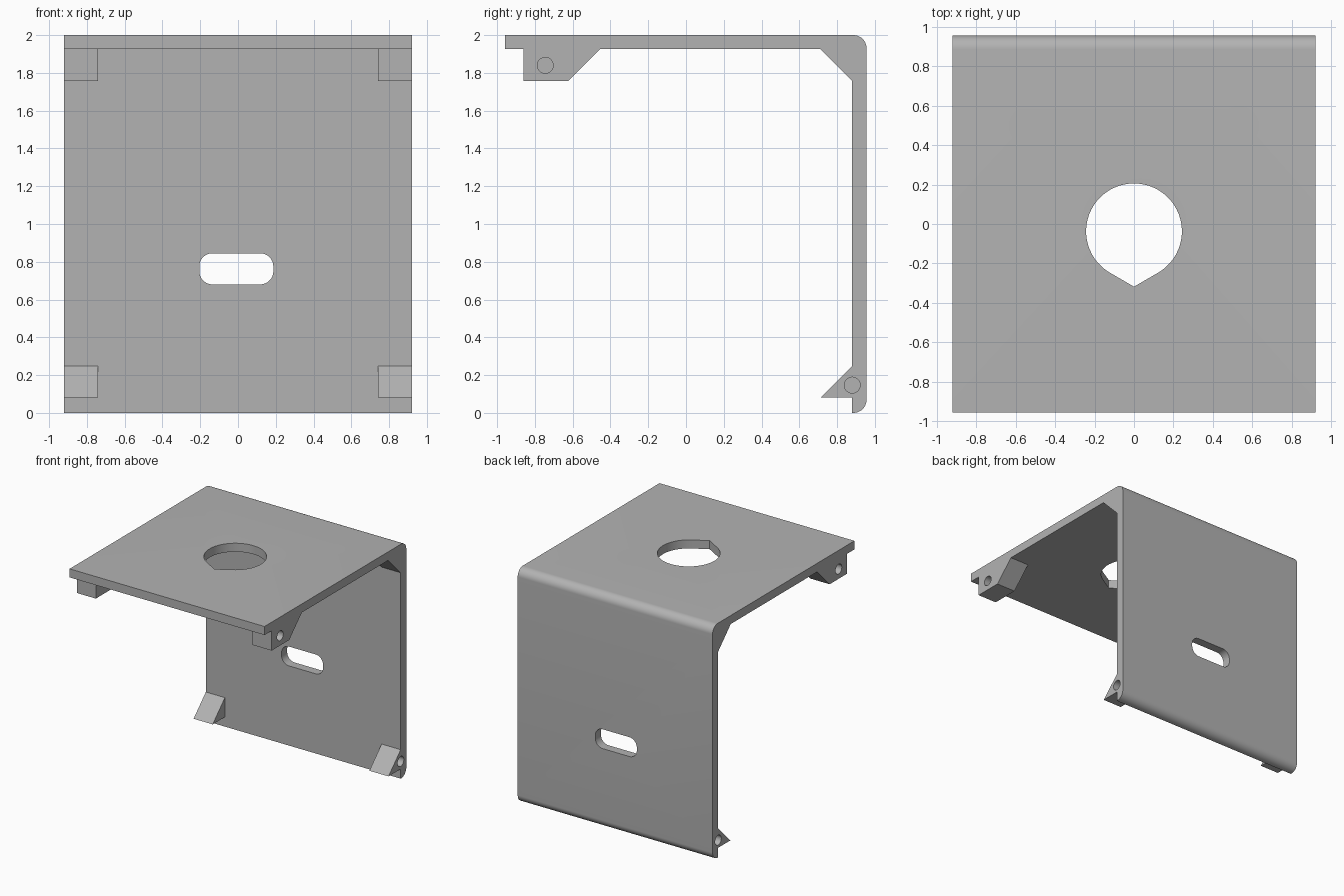
import bpy
import bmesh
from math import cos, sin, radians
from mathutils import Vector

old = bpy.data.objects.get("Cube")
if old:
    bpy.data.objects.remove(old, do_unlink=True)

HALF = 0.92      # half width of the bracket
PAD = 0.18       # width of the corner blocks
WALL = 0.88      # inner face of the back wall
BACK = 0.956     # outer face of the back wall
UNDER = 1.927    # underside of the top plate

grey = bpy.data.materials.new("plain grey")
grey.use_nodes = True
colour = (0.45, 0.45, 0.45, 1)
grey.diffuse_color = colour
grey.node_tree.nodes["Principled BSDF"].inputs["Base Color"].default_value = colour


def arc(cx, cy, r, start, end, steps=12):
    angles = [radians(start + (end - start) * i / steps) for i in range(steps + 1)]
    return [(cx + r * cos(a), cy + r * sin(a)) for a in angles]


def prism(name, outline, axis, low, high):
    """Extrude a 2D outline along x, y or z."""
    place = {"x": lambda u, v, d: (d, u, v),
             "y": lambda u, v, d: (u, d, v),
             "z": lambda u, v, d: (u, v, d)}[axis]
    bm = bmesh.new()
    face = bm.faces.new([bm.verts.new(place(u, v, low)) for u, v in outline])
    grown = bmesh.ops.extrude_face_region(bm, geom=[face])["geom"]
    moved = [g for g in grown if isinstance(g, bmesh.types.BMVert)]
    bmesh.ops.translate(bm, verts=moved, vec=Vector(place(0, 0, high - low)))
    bmesh.ops.recalc_face_normals(bm, faces=bm.faces)
    mesh = bpy.data.meshes.new(name)
    bm.to_mesh(mesh)
    bm.free()
    mesh.materials.append(grey)
    obj = bpy.data.objects.new(name, mesh)
    bpy.context.collection.objects.link(obj)
    return obj


def combine(body, tool, operation):
    """Apply a boolean and discard the tool."""
    mod = body.modifiers.new(operation, "BOOLEAN")
    mod.operation, mod.object, mod.solver = operation, tool, "EXACT"
    bpy.context.view_layer.objects.active = body
    bpy.ops.object.modifier_apply(modifier=mod.name)
    bpy.data.objects.remove(tool, do_unlink=True)


# Bent plate: top and back wall with rounded outer corners
r = 0.07
shell = ([(-0.957, UNDER), (WALL, UNDER), (WALL, 0)]
         + arc(BACK - r, r, r, -90, 0)
         + arc(BACK - r, 2 - r, r, 0, 90)
         + [(-0.957, 2)])
bracket = prism("bracket", shell, "x", -HALF, HALF)

# Corner blocks: front lugs, inner gussets and bottom lugs
TOP_IN, WALL_IN = UNDER + 0.03, WALL + 0.03
blocks = {
    "front_lug": [(-0.86, TOP_IN), (-0.86, 1.757), (-0.623, 1.757),
                  (-0.453, UNDER), (-0.453, TOP_IN)],
    "gusset": [(0.71, TOP_IN), (0.71, UNDER), (WALL, 1.757),
               (WALL_IN, 1.757), (WALL_IN, TOP_IN)],
    "bottom_lug": [(0.715, 0.082), (WALL_IN, 0.082), (WALL_IN, 0.247), (WALL, 0.247)],
}
for side in (-1, 1):
    low, high = sorted((side * HALF, side * (HALF - PAD)))
    for name, outline in blocks.items():
        combine(bracket, prism(name, outline, "x", low, high), "UNION")

# Blind pivot holes in the sides
for side in (-1, 1):
    low, high = sorted((side * (HALF + 0.1), side * (HALF - 0.1)))
    for y, z in ((-0.745, 1.84), (WALL, 0.147)):
        circle = arc(y, z, 0.042, 0, 360, 32)[:-1]
        combine(bracket, prism("pivot_cutter", circle, "x", low, high), "DIFFERENCE")

# Teardrop opening in the top plate
teardrop = arc(0, -0.037, 0.243, -60, 240, 48) + [(0, -0.318)]
combine(bracket, prism("teardrop_cutter", teardrop, "z", 1.8, 2.2), "DIFFERENCE")

# Rounded slot in the back wall
c = 0.07
slot = (arc(0.187 - c, 0.845 - c, c, 0, 90) + arc(-0.205 + c, 0.845 - c, c, 90, 180)
        + arc(-0.205 + c, 0.68 + c, c, 180, 270) + arc(0.187 - c, 0.68 + c, c, 270, 360))
combine(bracket, prism("slot_cutter", slot, "y", 0.7, 1.1), "DIFFERENCE")

# Smooth bends with crisp edges
bpy.ops.object.select_all(action="DESELECT")
bracket.select_set(True)
bpy.context.view_layer.objects.active = bracket
bpy.ops.object.shade_smooth_by_angle(angle=radians(30))
